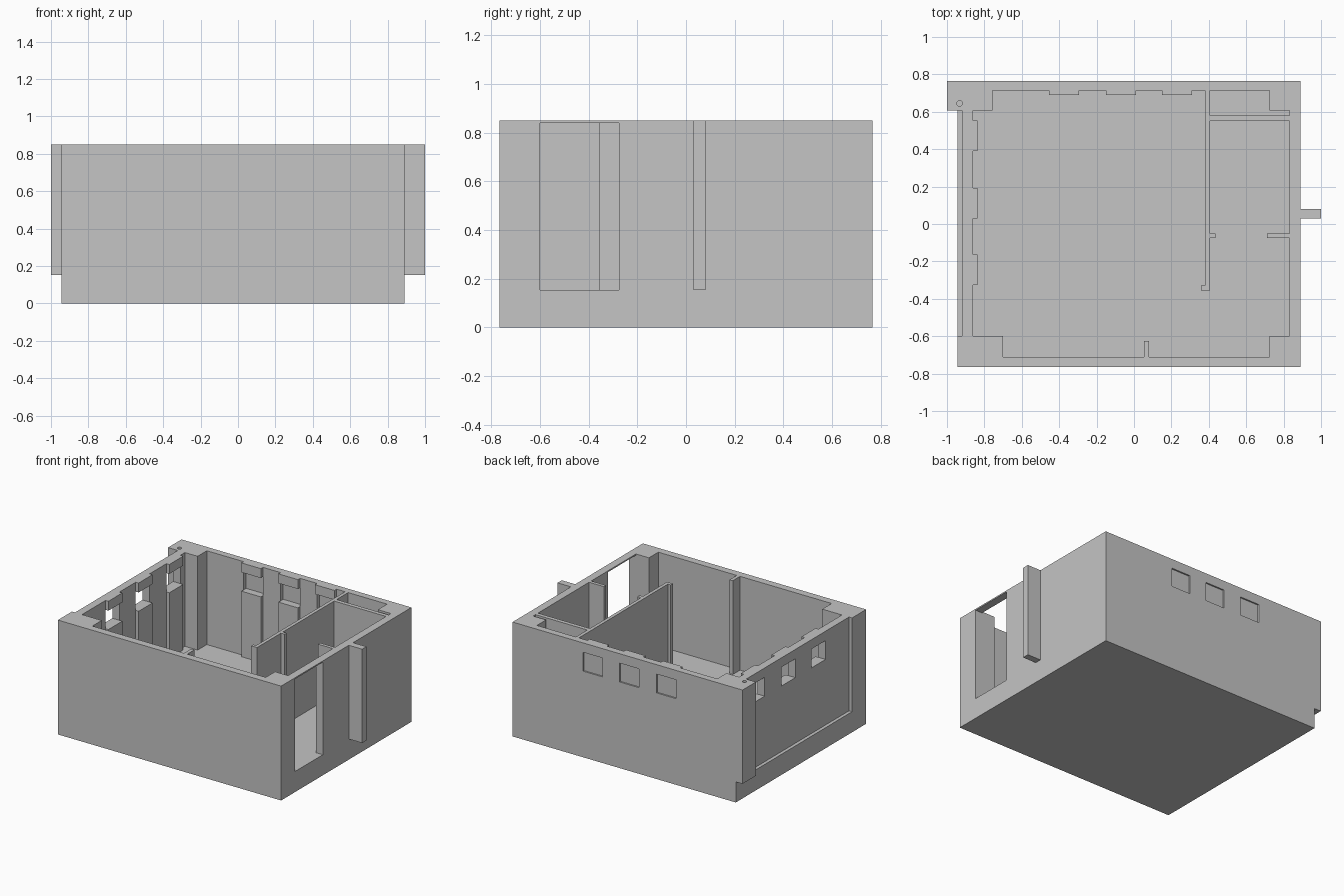
import bpy, bmesh

cube = bpy.data.objects.get("Cube")
if cube:
    bpy.data.objects.remove(cube, do_unlink=True)

grey = bpy.data.materials.new("light_grey")
grey.use_nodes = True
colour = (0.555, 0.555, 0.555, 1)
grey.diffuse_color = colour
grey.node_tree.nodes["Principled BSDF"].inputs["Base Color"].default_value = colour

FLOOR, TOP = 0.153, 0.85
SILL, LINTEL = 0.64, 0.78


def prism(name, outline, z0=FLOOR, z1=TOP):
    """Extrude a floor plan outline upwards."""
    bm = bmesh.new()
    face = bm.faces.new([bm.verts.new((x, y, z0)) for x, y in outline])
    ext = bmesh.ops.extrude_face_region(bm, geom=[face])
    verts = [v for v in ext["geom"] if isinstance(v, bmesh.types.BMVert)]
    bmesh.ops.translate(bm, verts=verts, vec=(0, 0, z1 - z0))
    bmesh.ops.recalc_face_normals(bm, faces=bm.faces[:])
    mesh = bpy.data.meshes.new(name)
    bm.to_mesh(mesh)
    bm.free()
    mesh.materials.append(grey)
    obj = bpy.data.objects.new(name, mesh)
    bpy.context.collection.objects.link(obj)
    return obj


def box(name, x0, x1, y0, y1, z0=FLOOR, z1=TOP):
    return prism(name, [(x0, y0), (x1, y0), (x1, y1), (x0, y1)], z0, z1)


def cut(target, cutter):
    """Subtract a cutter, then throw it away."""
    cutter.hide_render = True
    mod = target.modifiers.new("cut", "BOOLEAN")
    mod.operation = "DIFFERENCE"
    mod.solver = "EXACT"
    mod.object = cutter
    with bpy.context.temp_override(object=target, active_object=target):
        bpy.ops.object.modifier_apply(modifier=mod.name)
    bpy.data.objects.remove(cutter, do_unlink=True)


# Base slab
box("floor_slab", -0.945, 0.89, -0.765, 0.765, 0, FLOOR)

# Outer walls, with a shallow recess on the right and thick corners inside
walls = prism("outer_walls", [
    (-0.945, -0.765), (0.89, -0.765), (0.89, 0.765), (-1, 0.765),
    (-1, 0.607), (-0.92, 0.607), (-0.92, -0.6), (-0.945, -0.6)])
cut(walls, prism("room_cutter", [
    (-0.7, -0.71), (0.725, -0.71), (0.725, -0.6), (0.832, -0.6),
    (0.832, 0.607), (0.725, 0.607), (0.725, 0.715), (-0.757, 0.715),
    (-0.757, 0.607), (-0.862, 0.607), (-0.862, -0.6), (-0.7, -0.6)], 0.1, 0.9))

# Doorway in the left wall
cut(walls, box("door_cutter", 0.8, 0.95, -0.6, -0.275, 0.1, 0.84))

# Back windows: closed by a thin pane, framed inside by an apron and a header
for i, x in enumerate((-0.455, -0.15, 0.15)):
    x1 = x + 0.16
    cut(walls, box("window_cutter", x, x1, 0.7, 0.8, SILL, LINTEL))
    box(f"back_pane_{i}", x, x1, 0.745, 0.754, SILL, LINTEL)
    box(f"back_apron_{i}", x, x1, 0.69, 0.715, FLOOR, SILL)
    box(f"back_header_{i}", x, x1, 0.69, 0.715, LINTEL, TOP)

# Right side windows: open, with the same apron and header
for i, y in enumerate((-0.325, 0.03, 0.39)):
    y1 = y + 0.163
    cut(walls, box("window_cutter", -0.99, -0.85, y, y1, SILL, LINTEL))
    box(f"side_apron_{i}", -0.862, -0.838, y, y1, FLOOR, SILL)
    box(f"side_header_{i}", -0.862, -0.838, y, y1, LINTEL, TOP)

# Small round socket in the back right corner
bpy.ops.mesh.primitive_cylinder_add(vertices=12, radius=0.015, depth=0.2,
                                    location=(-0.932, 0.645, TOP))
cut(walls, bpy.context.object)

# Inner partitions and door stubs
prism("long_partition", [(0.357, -0.355), (0.405, -0.355), (0.405, 0.715),
                         (0.38, 0.715), (0.38, -0.33), (0.357, -0.33)])
box("closet_partition", 0.405, 0.832, 0.55, 0.58)
box("inner_door_stub", 0.405, 0.435, -0.075, -0.05)
box("outer_door_stub", 0.71, 0.832, -0.075, -0.05)
box("front_stub", 0.053, 0.08, -0.71, -0.625)

# Outside fin on the left wall
box("outside_fin", 0.89, 1, 0.03, 0.08)
